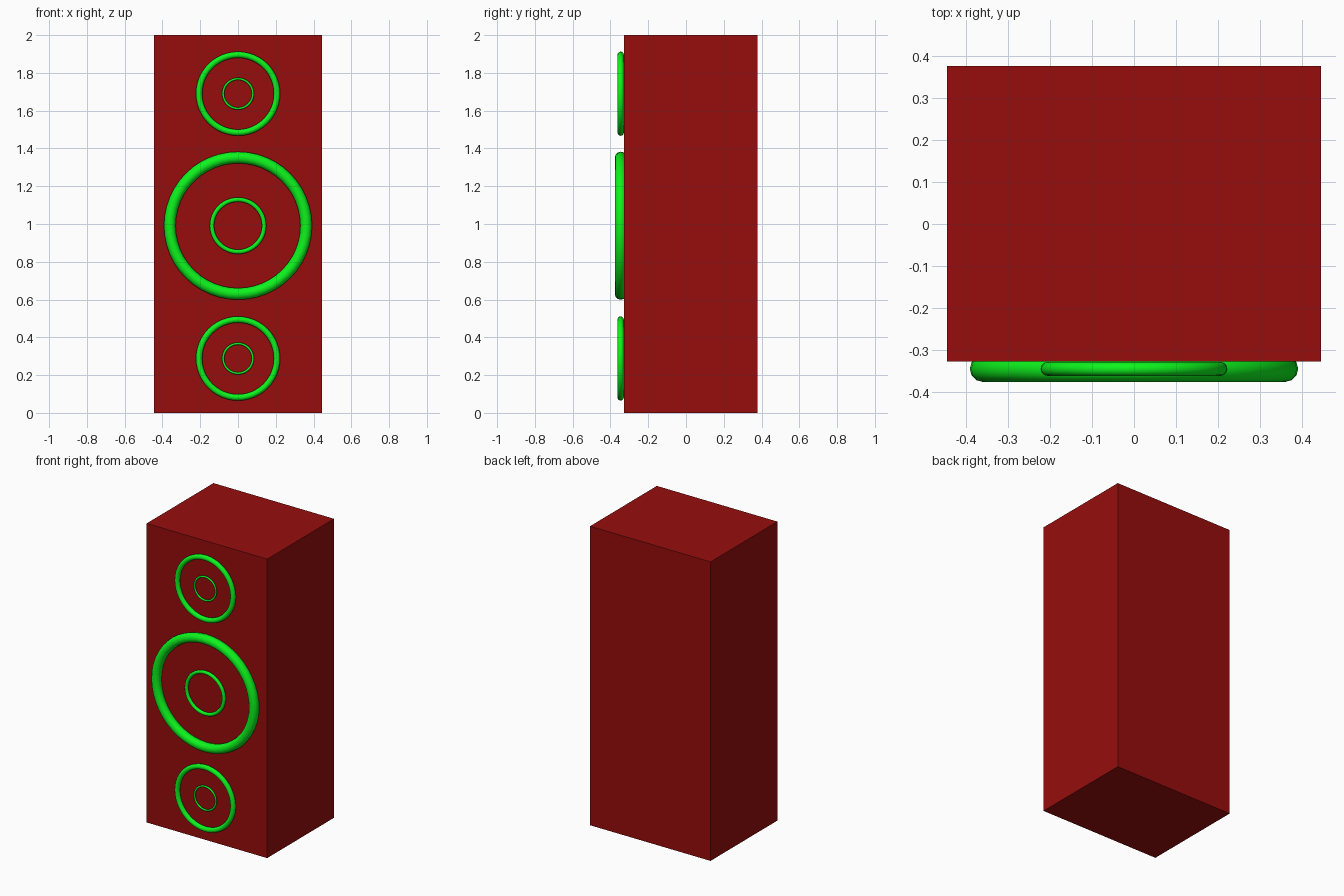
import bpy, math

if "Cube" in bpy.data.objects:
    bpy.data.objects.remove(bpy.data.objects["Cube"])


def material(name, rgb):
    m = bpy.data.materials.new(name)
    m.diffuse_color = (*rgb, 1)
    m.use_nodes = True
    m.node_tree.nodes["Principled BSDF"].inputs["Base Color"].default_value = m.diffuse_color
    return m


red = material("dark_red", (0.31, 0.004, 0.004))
green = material("bright_green", (0.004, 0.9, 0.012))

# Cabinet
bpy.ops.mesh.primitive_cube_add(size=1, location=(0, 0.0245, 1))
cabinet = bpy.context.object
cabinet.name = "cabinet"
cabinet.dimensions = (0.892, 0.706, 2)
bpy.ops.object.transform_apply(location=False, rotation=False, scale=True)
cabinet.data.materials.append(red)


def ring(name, z, outer, tube):
    bpy.ops.mesh.primitive_torus_add(
        major_radius=outer - tube, minor_radius=tube,
        major_segments=48, minor_segments=12,
        location=(0, -0.346, z), rotation=(math.pi / 2, 0, 0))
    ob = bpy.context.object
    ob.name = name
    ob.data.materials.append(green)
    bpy.ops.object.shade_smooth()


# Speaker rims, each with a smaller concentric ring
for name, z, outer, tube, inner in (
        ("lower_speaker", 0.288, 0.223, 0.0168, 0.085),
        ("main_speaker", 0.991, 0.392, 0.031, 0.150),
        ("upper_speaker", 1.69, 0.223, 0.0168, 0.085)):
    ring(name + "_rim", z, outer, tube)
    ring(name + "_inner_ring", z, inner, tube * inner / outer)
